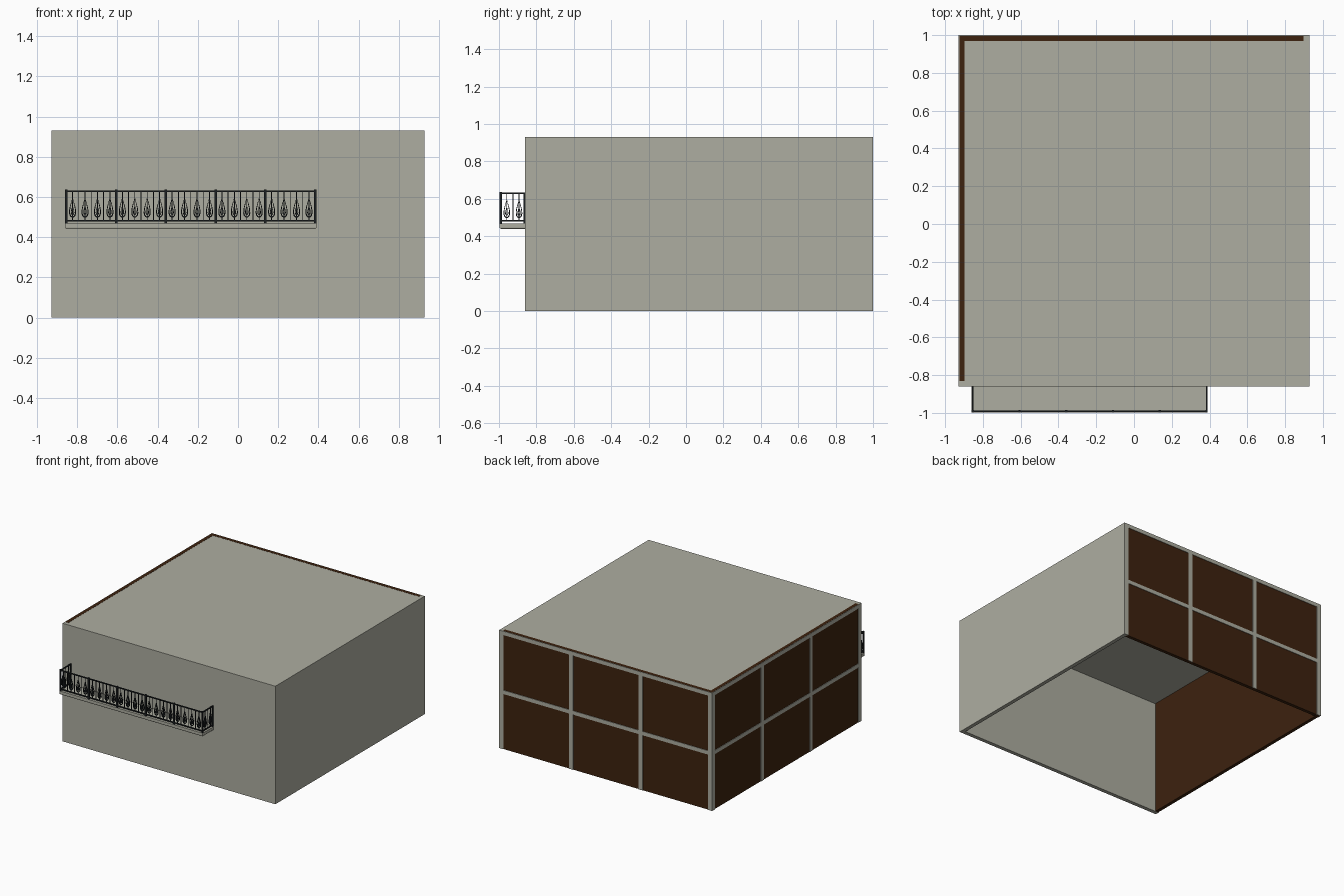
import bpy, bmesh, math
from mathutils import Matrix, Vector

if "Cube" in bpy.data.objects:
    bpy.data.objects.remove(bpy.data.objects["Cube"])


def material(name, rgb):
    m = bpy.data.materials.new(name)
    m.diffuse_color = (*rgb, 1)
    m.use_nodes = True
    m.node_tree.nodes["Principled BSDF"].inputs["Base Color"].default_value = m.diffuse_color
    return m


STONE = material("warm_grey_plaster", (0.42, 0.42, 0.355))
BROWN = material("dark_brown_panel", (0.047, 0.016, 0.0045))
IRON = material("black_iron", (0.012, 0.015, 0.017))


def add_box(bm, x0, x1, y0, y1, z0, z1):
    size = Matrix.Diagonal((x1 - x0, y1 - y0, z1 - z0, 1))
    mid = Matrix.Translation(((x0 + x1) / 2, (y0 + y1) / 2, (z0 + z1) / 2))
    return bmesh.ops.create_cube(bm, size=1, matrix=mid @ size)["verts"]


def finish(bm, name, mat):
    me = bpy.data.meshes.new(name)
    bm.to_mesh(me)
    bm.free()
    me.materials.append(mat)
    ob = bpy.data.objects.new(name, me)
    bpy.context.collection.objects.link(ob)
    return ob


def box(name, mat, *b):
    bm = bmesh.new()
    add_box(bm, *b)
    return finish(bm, name, mat)


X, Y0, Y1, H, T = 0.928, -0.86, 1.0, 0.93, 0.03

# plain walls and roof, open underneath
box("front_wall", STONE, -X, X, Y0, Y0 + T, 0, H)
box("right_wall", STONE, X - T, X, Y0 + T, Y1, 0, H)
box("roof", STONE, -X + T, X - T, Y0 + T, Y1 - T, H - T, H)

# brown panels filling the back and left sides
box("back_panel", BROWN, -X + 0.004, X - T, Y1 - T, Y1 - 0.004, 0, H + 0.001)
box("left_panel", BROWN, -X + 0.004, -X + T, Y0 + T, Y1 - T, 0, H + 0.001)


# frame grids: four uprights, a middle bar and a top bar
def frame(name, a0, a1, place):
    bm = bmesh.new()
    w = 0.036
    for i in range(4):
        a = a0 + (a1 - a0 - w) * i / 3
        add_box(bm, *place(a, a + w), 0, H)
    for z0, z1 in ((0.435, 0.465), (H - T, H)):
        add_box(bm, *place(a0, a1), z0, z1)
    return finish(bm, name, STONE)


frame("back_frame", -X, X, lambda a, b: (a, b, Y1 - 0.006, Y1))
frame("left_frame", Y0, Y1, lambda a, b: (-X, -X + 0.006, a, b))

# balcony slab with softened lower edges
BX0, BX1, BY = -0.86, 0.39, -0.997
bm = bmesh.new()
add_box(bm, BX0, BX1, BY, Y0, 0.44, 0.468)
edges = [e for e in bm.edges if all(v.co.z < 0.45 for v in e.verts)
         and not all(v.co.y > Y0 - 0.01 for v in e.verts)]
bmesh.ops.bevel(bm, geom=edges, offset=0.008, segments=3, affect='EDGES', profile=0.5)
finish(bm, "balcony_slab", STONE)

# railing: posts, rails and thin balusters
ZB, ZT, R = 0.478, 0.633, 0.006
PX0, PX1, PY = BX0 + R, BX1 - R, BY + R
bay = (PX1 - PX0) / 5
bm = bmesh.new()


def upright(x, y, r, z0=ZB, z1=ZT):
    add_box(bm, x - r, x + r, y - r, y + r, z0, z1)


for i in range(6):
    upright(PX0 + bay * i, PY, R, 0.466, ZT + 0.004)
for x in (PX0, PX1):
    upright(x, Y0 - 0.004, 0.004, 0.466)
for z in (ZB, ZT - 0.008):
    add_box(bm, PX0, PX1, PY - 0.004, PY + 0.004, z, z + 0.008)
    for x in (PX0, PX1):
        add_box(bm, x - 0.004, x + 0.004, PY, Y0, z, z + 0.008)

spots = []      # ornament positions: (x, y, on a side?)
for i in range(40):
    x = PX0 + bay * i / 8
    if i % 8:
        upright(x, PY, 0.0022)
    if i % 2:
        spots.append((x, PY, False))
depth = Y0 - PY
for x in (PX0, PX1):
    for i in range(1, 4):
        upright(x, PY + depth * i / 4, 0.0022)
        if i % 2:
            spots.append((x, PY + depth * i / 4, True))
finish(bm, "balcony_railing", IRON)


# teardrop ornaments: an outer and an inner closed loop of flat iron
def loop(bm, origin, side, half_w, z0, z1, n=20, r=0.003):
    mid, half = (z0 + z1) / 2, (z1 - z0) / 2
    rings = []
    for k in range(n):
        t = 2 * math.pi * k / n
        ring = []
        for s, d in ((1, -1), (1, 1), (-1, 1), (-1, -1)):
            u = (half_w + s * r) * 1.3 * math.sin(t) * math.sin(t / 2) ** 2
            z = mid + (half + s * r) * math.cos(t)
            off = (d * r, u) if side else (u, d * r)
            ring.append(bm.verts.new(Vector((origin[0] + off[0], origin[1] + off[1], z))))
        rings.append(ring)
    for k in range(n):
        a, b = rings[k], rings[(k + 1) % n]
        for j in range(4):
            m = (j + 1) % 4
            bm.faces.new((a[j], a[m], b[m], b[j]))


bm = bmesh.new()
for x, y, side in spots:
    loop(bm, (x, y), side, 0.018, 0.500, 0.602)
    loop(bm, (x, y), side, 0.008, 0.512, 0.560, 12, 0.0025)
bmesh.ops.recalc_face_normals(bm, faces=bm.faces)
finish(bm, "railing_ornaments", IRON)
